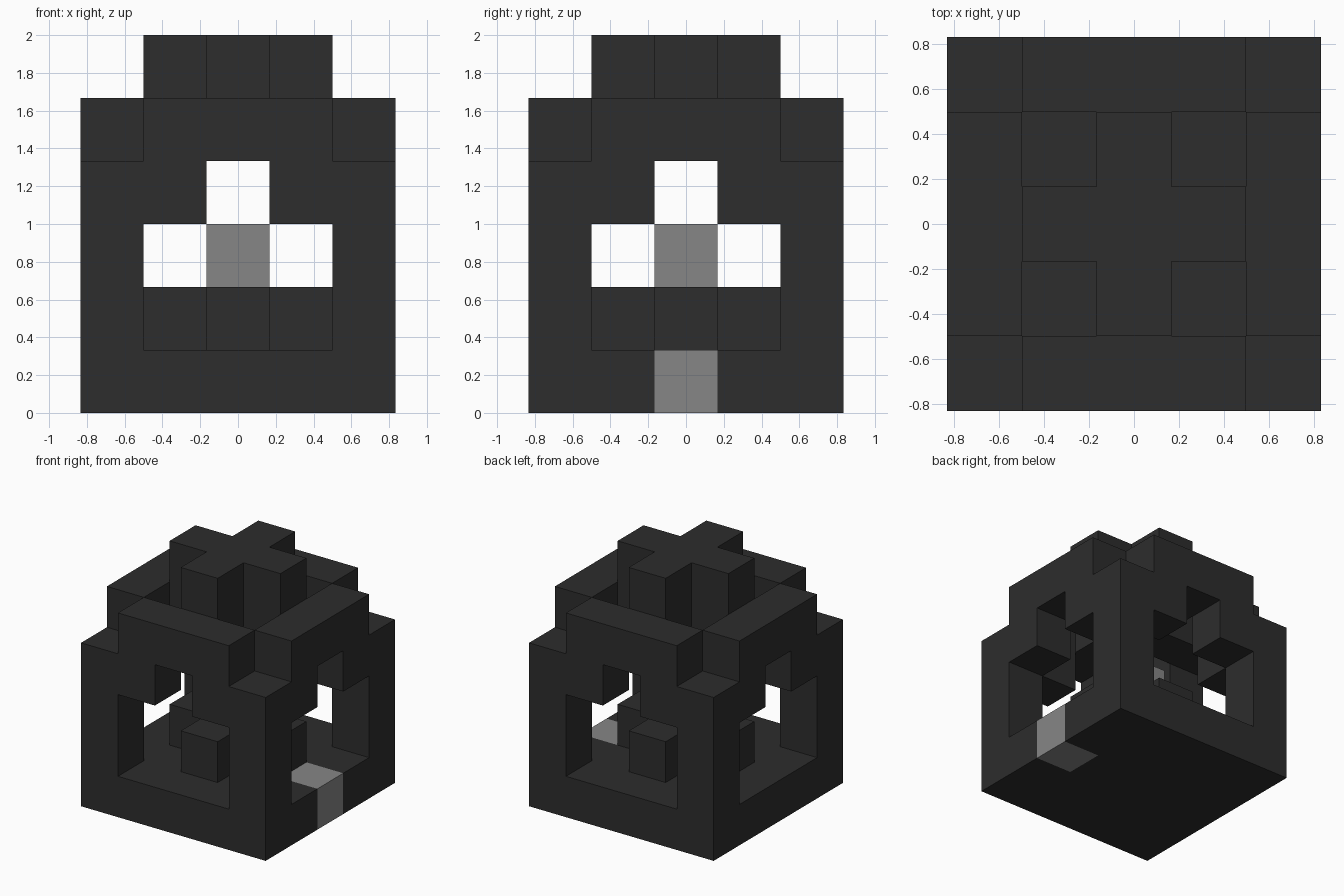
import bpy
import bmesh
from itertools import product
from mathutils import Vector

cube = bpy.data.objects.get("Cube")
if cube:
    bpy.data.objects.remove(cube, do_unlink=True)

CELL = 1 / 3  # edge length of one block


def material(name, value):
    mat = bpy.data.materials.new(name)
    mat.use_nodes = True
    colour = (value, value, value, 1)
    mat.diffuse_color = colour
    bsdf = next(n for n in mat.node_tree.nodes if n.type == 'BSDF_PRINCIPLED')
    bsdf.inputs["Base Color"].default_value = colour
    bsdf.inputs["Roughness"].default_value = 0.9
    return mat


charcoal = material("charcoal", 0.026)
grey = material("mid_grey", 0.24)


def layer(level, rule):
    """Cells of one five by five layer that satisfy a rule."""
    return {(x, y, level) for x, y in product(range(-2, 3), repeat=2) if rule(x, y)}


def edge(x, y):
    return max(abs(x), abs(y)) == 2


def corner(x, y):
    return abs(x) == 2 and abs(y) == 2


def plus(x, y):
    return abs(x) + abs(y) <= 1


def upper_wall(x, y):
    return edge(x, y) and x != 0 and y != 0


step = {(2, 0, 0)}
core = {(0, 0, 2)}
parts = {
    # Solid floor, with one differently coloured block in the side
    "base": (layer(0, lambda x, y: True) - step, charcoal),
    "side_step": (step, grey),
    # Corner posts, then walls that narrow the four openings
    "corner_posts": (layer(1, corner) | layer(2, corner), charcoal),
    "upper_walls": (layer(3, upper_wall), charcoal),
    # Roof rim without corners, joined by a raised cross
    "roof_rim": (layer(4, lambda x, y: edge(x, y) and not corner(x, y)), charcoal),
    "roof_cross": (layer(4, plus) | layer(5, plus), charcoal),
    # Cross-shaped pedestal carrying a single block
    "pedestal": (layer(1, plus), charcoal),
    "centre_block": (core, grey),
}
occupied = set().union(*(cells for cells, _ in parts.values()))


def build(name, cells, mat):
    """Make the outer skin of a group of blocks."""
    bm = bmesh.new()
    for cell in sorted(cells):
        middle = Vector(cell) + Vector((0, 0, 0.5))
        for axis, sign in product(range(3), (-1, 1)):
            normal = Vector((0, 0, 0))
            normal[axis] = sign
            if tuple(int(c + n) for c, n in zip(cell, normal)) in occupied:
                continue
            u = Vector((0, 0, 0))
            u[(axis + 1) % 3] = 0.5
            v = normal.cross(u)
            face_mid = middle + normal / 2
            ring = (-u - v, u - v, u + v, v - u)
            bm.faces.new([bm.verts.new((face_mid + p) * CELL) for p in ring])
    bmesh.ops.remove_doubles(bm, verts=bm.verts, dist=0.001)
    mesh = bpy.data.meshes.new(name)
    bm.to_mesh(mesh)
    bm.free()
    mesh.materials.append(mat)
    bpy.context.scene.collection.objects.link(bpy.data.objects.new(name, mesh))


for name, (cells, mat) in parts.items():
    build(name, cells, mat)
